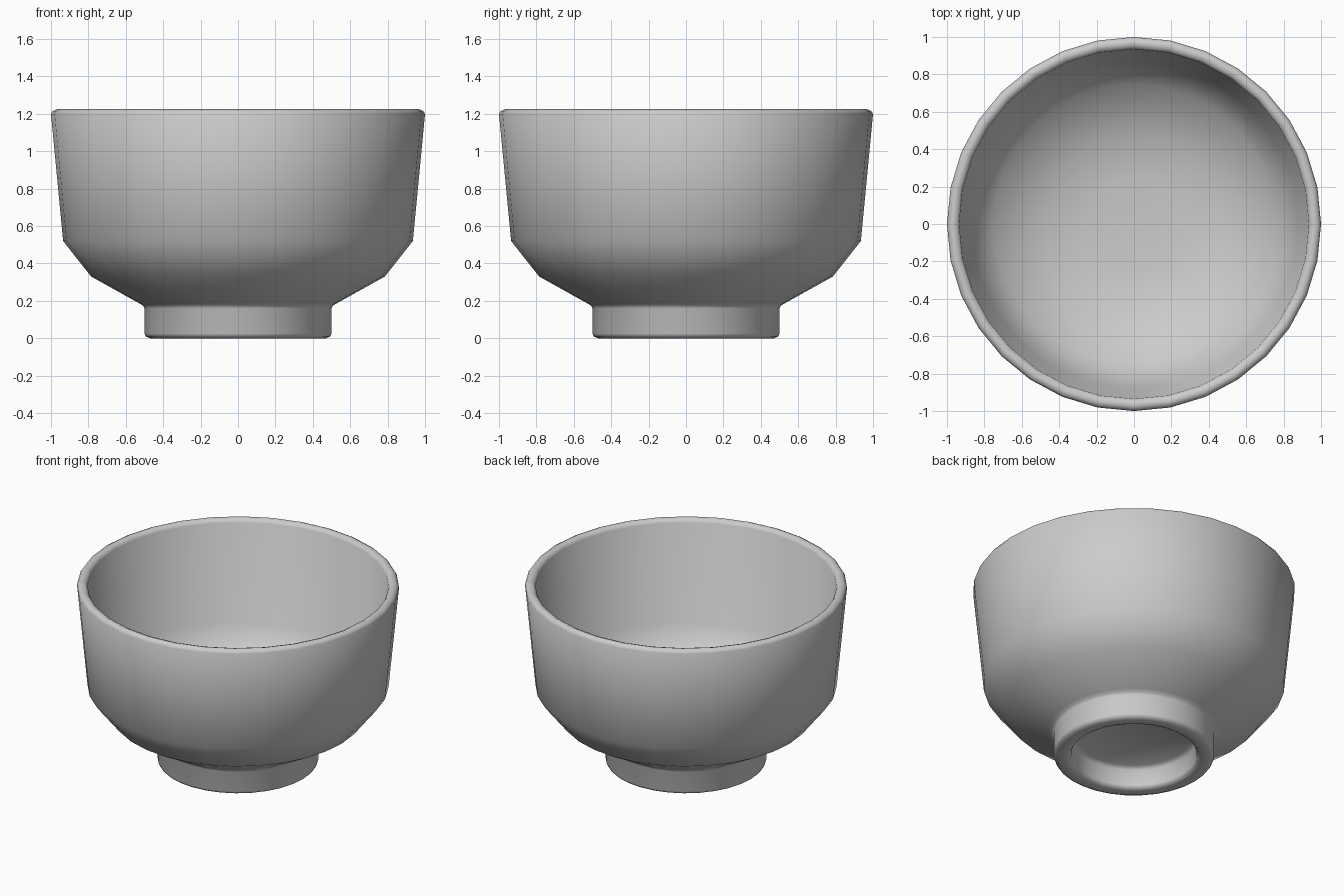
import bpy, bmesh
from math import sin, cos, tau

if "Cube" in bpy.data.objects:
    bpy.data.objects.remove(bpy.data.objects["Cube"])

SIDES = 32

# Closed half-section (radius, height): inner floor, wall, rim, outside, foot, underside
PROFILE = [
    (0, 0.21), (0.25, 0.215), (0.48, 0.24), (0.75, 0.38), (0.875, 0.54),
    (0.935, 1.2), (0.945, 1.215), (0.97, 1.225), (0.99, 1.215), (1.0, 1.2),
    (0.935, 0.52), (0.785, 0.33), (0.53, 0.188), (0.508, 0.175), (0.5, 0.16),
    (0.5, 0.025), (0.493, 0.01), (0.47, 0), (0.42, 0), (0.397, 0.01), (0.39, 0.025),
    (0.39, 0.13), (0.36, 0.15), (0, 0.15),
]


def lathe(name, profile, sides):
    bm = bmesh.new()
    rings = []
    for r, z in profile:
        n = sides if r else 1
        rings.append([bm.verts.new((r * cos(tau * i / sides), r * sin(tau * i / sides), z))
                      for i in range(n)])
    for a, b in zip(rings, rings[1:]):
        for i in range(sides):
            j = (i + 1) % sides
            quad = [a[i % len(a)], a[j % len(a)], b[j % len(b)], b[i % len(b)]]
            bm.faces.new(list(dict.fromkeys(quad)))
    bmesh.ops.recalc_face_normals(bm, faces=bm.faces)
    for f in bm.faces:
        f.smooth = True
    mesh = bpy.data.meshes.new(name)
    bm.to_mesh(mesh)
    bm.free()
    obj = bpy.data.objects.new(name, mesh)
    bpy.context.collection.objects.link(obj)
    return obj


# Footed bowl
lathe("bowl", PROFILE, SIDES)
